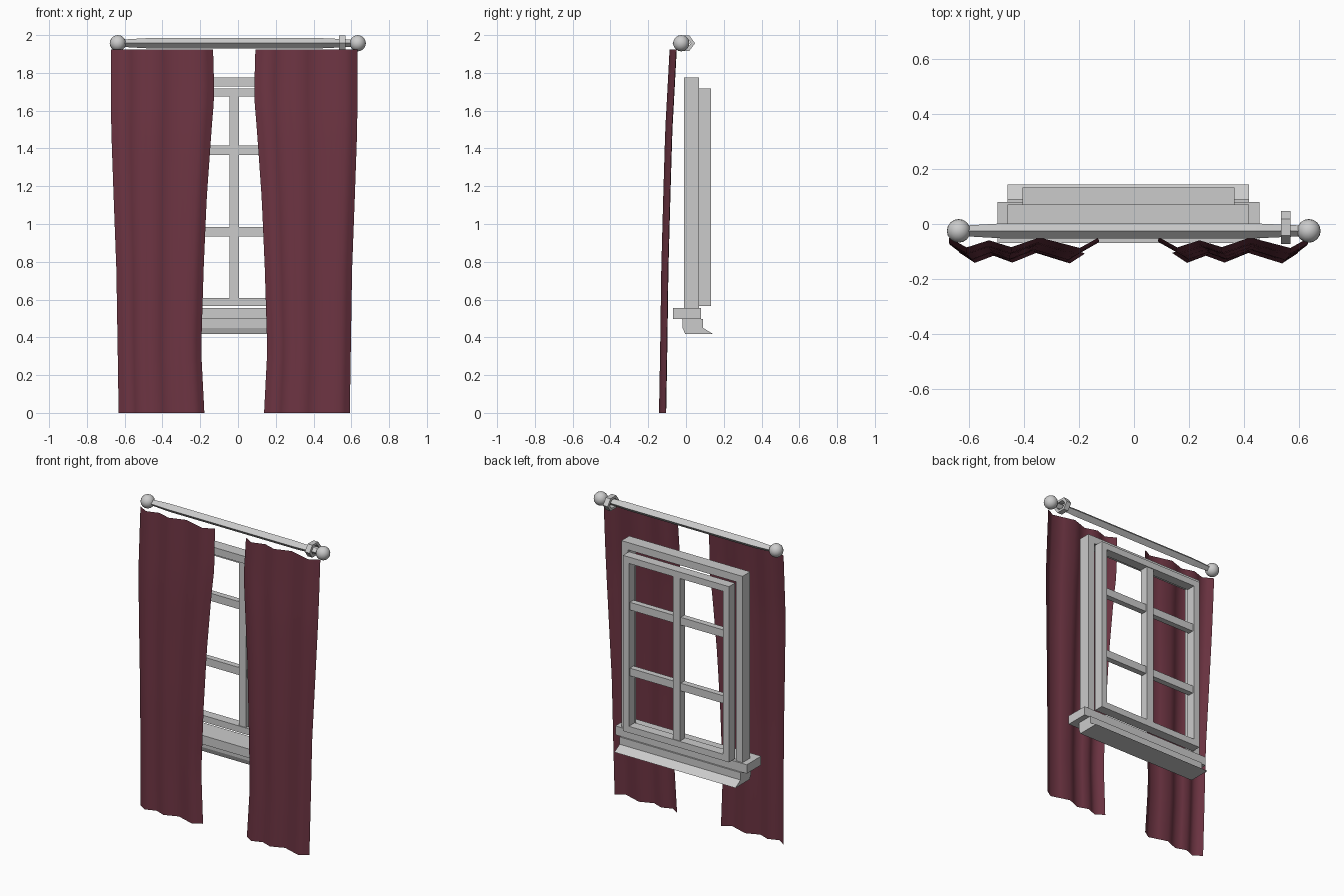
import bpy, bmesh, math
from mathutils import Matrix

if "Cube" in bpy.data.objects:
    bpy.data.objects.remove(bpy.data.objects["Cube"])

CX = -0.02            # centre line of window and curtains
ROD_Y, ROD_Z = -0.025, 1.957


def finish(name, bm, smooth=False):
    bmesh.ops.recalc_face_normals(bm, faces=bm.faces)
    me = bpy.data.meshes.new(name)
    bm.to_mesh(me)
    bm.free()
    ob = bpy.data.objects.new(name, me)
    bpy.context.collection.objects.link(ob)
    for p in me.polygons:
        p.use_smooth = smooth
    return ob


def add_box(bm, x0, x1, y0, y1, z0, z1):
    m = Matrix.Translation(((x0 + x1) / 2, (y0 + y1) / 2, (z0 + z1) / 2)) \
        @ Matrix.Diagonal((x1 - x0, y1 - y0, z1 - z0, 1))
    bmesh.ops.create_cube(bm, size=1, matrix=m)


def extrude_x(name, profile, x0, x1):
    # (y, z) outline swept along x
    bm = bmesh.new()
    face = bm.faces.new([bm.verts.new((x0, y, z)) for y, z in profile])
    ext = bmesh.ops.extrude_face_region(bm, geom=[face])
    verts = [g for g in ext["geom"] if isinstance(g, bmesh.types.BMVert)]
    bmesh.ops.translate(bm, verts=verts, vec=(x1 - x0, 0, 0))
    return finish(name, bm)


def lerp(t, table, col):
    for a, b in zip(table, table[1:]):
        lo, hi = min(a[0], b[0]), max(a[0], b[0])
        if lo <= t <= hi:
            return a[col] + (b[col] - a[col]) * (t - a[0]) / (b[0] - a[0])
    return table[-1][col]


# casing: three-sided outer surround standing on the sill
W = 0.438
arch = [(-W, 0.556), (-W, 1.775), (W, 1.775), (W, 0.556),
        (W - 0.048, 0.556), (W - 0.048, 1.727), (-W + 0.048, 1.727), (-W + 0.048, 0.556)]
bm = bmesh.new()
rings = [[bm.verts.new((CX + x, y, z)) for x, z in arch] for y in (-0.01, 0.07)]
for r in rings:
    for q in ((0, 1, 6, 7), (1, 2, 5, 6), (2, 3, 4, 5)):
        bm.faces.new([r[i] for i in q])
for i in range(8):
    j = (i + 1) % 8
    bm.faces.new((rings[0][i], rings[0][j], rings[1][j], rings[1][i]))
finish("window_casing", bm)

# sash frame
S, T = 0.384, 0.042
bm = bmesh.new()
for s in (-1, 1):
    xa, xb = sorted((CX + s * S, CX + s * (S - T)))
    add_box(bm, xa, xb, 0.07, 0.132, 0.567, 1.717)
for z in (0.567, 1.675):
    add_box(bm, CX - S + T, CX + S - T, 0.07, 0.132, z, z + T)
finish("sash_frame", bm)

# glazing bars
bm = bmesh.new()
add_box(bm, CX - 0.026, CX + 0.026, 0.075, 0.127, 0.609, 1.675)
finish("vertical_bar", bm)
bm = bmesh.new()
for z in (0.96, 1.391):
    add_box(bm, CX - S + T, CX + S - T, 0.082, 0.12, z - 0.025, z + 0.025)
finish("horizontal_bars", bm)

# sill and apron
extrude_x("sill", [(-0.069, 0.498), (0.08, 0.498), (0.08, 0.556), (-0.069, 0.556)],
          CX - 0.476, CX + 0.476)
extrude_x("apron", [(-0.02, 0.498), (0.09, 0.498), (0.09, 0.45), (0.143, 0.418),
                    (-0.005, 0.418), (-0.018, 0.45)], CX - W, CX + W)

# curtain rod: four-sided, tapering at the ends
bm = bmesh.new()
prev = None
for x, r in ((-0.62, 0.019), (-0.48, 0.027), (0.44, 0.027), (0.62, 0.019)):
    ring = [bm.verts.new((x, ROD_Y + r * math.cos(k * math.pi / 2),
                          ROD_Z + r * math.sin(k * math.pi / 2))) for k in range(4)]
    if prev:
        for k in range(4):
            j = (k + 1) % 4
            bm.faces.new((prev[k], prev[j], ring[j], ring[k]))
    else:
        bm.faces.new(ring)
    prev = ring
bm.faces.new(prev)
finish("curtain_rod", bm)

# ball finials
for name, x in (("left_finial", -0.636), ("right_finial", 0.634)):
    bm = bmesh.new()
    bmesh.ops.create_uvsphere(bm, u_segments=16, v_segments=10, radius=0.043,
                              matrix=Matrix.Translation((x, ROD_Y, ROD_Z)))
    finish(name, bm, True)

# hexagonal ring on the rod
bm = bmesh.new()
rings = []
for k in range(6):
    a = k * math.pi / 3
    rings.append([bm.verts.new((0.551 + dx, -0.012 + r * 1.27 * math.cos(a),
                                ROD_Z + r * math.sin(a)))
                  for dx, r in ((-0.017, 0.047), (0.017, 0.047), (0.017, 0.03), (-0.017, 0.03))])
for k in range(6):
    a, b = rings[k], rings[(k + 1) % 6]
    for i in range(4):
        j = (i + 1) % 4
        bm.faces.new((a[i], a[j], b[j], b[i]))
finish("rod_ring", bm)

# curtains: pleated sheets; rows are z, inner edge, outer edge, depth
ROWS = [(1.923, 0.112, 0.652, -0.067), (1.68, 0.105, 0.652, -0.080),
        (1.5, 0.12, 0.651, -0.090), (1.13, 0.146, 0.638, -0.101),
        (0.76, 0.162, 0.624, -0.111), (0.33, 0.175, 0.617, -0.117),
        (0.0, 0.158, 0.612, -0.123)]
FOLDS = [(0, 0.018), (0.12, -0.018), (0.27, 0.008), (0.42, -0.017),
         (0.61, 0.018), (0.88, -0.02), (1, 0.016)]
cloth = bpy.data.materials.new("curtain_cloth")
cloth.diffuse_color = (0.15, 0.034, 0.054, 1)
cloth.use_nodes = True
cloth.node_tree.nodes["Principled BSDF"].inputs["Base Color"].default_value = cloth.diffuse_color
US = sorted({f[0] for f in FOLDS} | {(a[0] + b[0]) / 2 for a, b in zip(FOLDS, FOLDS[1:])})
NZ = 20
for name, side in (("left_curtain", -1), ("right_curtain", 1)):
    bm = bmesh.new()
    grid = []
    for i in range(NZ + 1):
        z = 1.923 * (1 - i / NZ)
        xa, xb = sorted((CX + side * lerp(z, ROWS, 1), CX + side * lerp(z, ROWS, 2)))
        y = lerp(z, ROWS, 3)
        grid.append([bm.verts.new((xa + (xb - xa) * u, y + lerp(u, FOLDS, 1), z)) for u in US])
    for r0, r1 in zip(grid, grid[1:]):
        for k in range(len(US) - 1):
            bm.faces.new((r0[k], r1[k], r1[k + 1], r0[k + 1]))
    ob = finish(name, bm, True)
    ob.data.materials.append(cloth)
